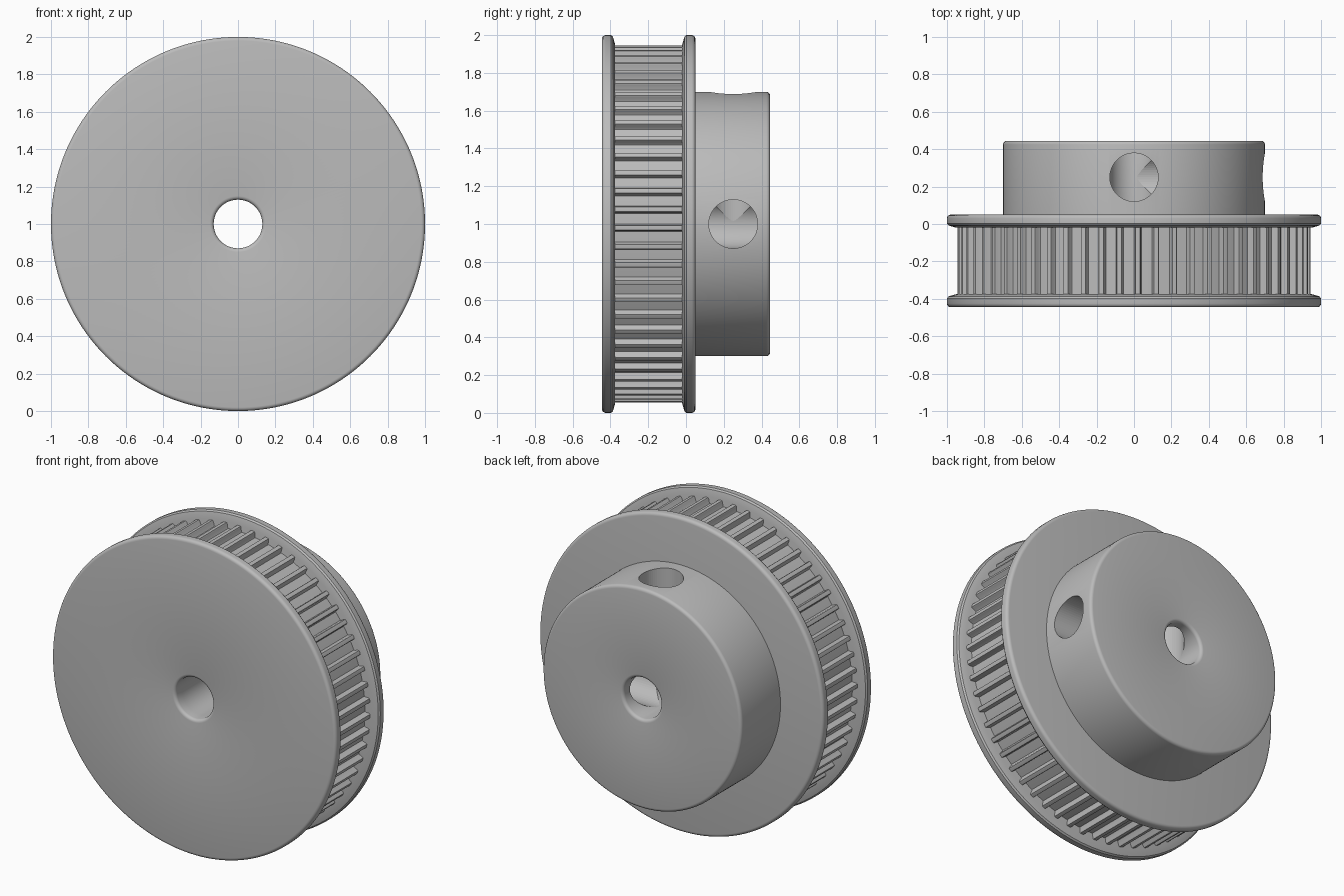
import bpy, bmesh
from math import cos, sin, pi, radians
from mathutils import Matrix, Vector

cube = bpy.data.objects.get("Cube")
if cube:
    bpy.data.objects.remove(cube)

BORE, TEETH, HUB_R = 0.13, 60, 0.7
FRONT, RIM_A, RIM_B, STEP, BACK = -0.445, -0.375, -0.02, 0.05, 0.445

metal = bpy.data.materials.new("grey_metal")
metal.use_nodes = True
metal.diffuse_color = (0.5, 0.5, 0.5, 1)
metal.node_tree.nodes["Principled BSDF"].inputs["Base Color"].default_value = (0.5, 0.5, 0.5, 1)


def finish(bm, name):
    bmesh.ops.recalc_face_normals(bm, faces=bm.faces)
    mesh = bpy.data.meshes.new(name)
    bm.to_mesh(mesh)
    bm.free()
    mesh.materials.append(metal)
    obj = bpy.data.objects.new(name, mesh)
    bpy.context.collection.objects.link(obj)
    return obj


def smooth(obj):
    bpy.ops.object.select_all(action="DESELECT")
    obj.select_set(True)
    bpy.context.view_layer.objects.active = obj
    bpy.ops.object.shade_smooth_by_angle(angle=radians(32))


def ring(name, profile, angles):
    """Closed (radius, y) profile spun round the y axis; a radius may be a list, one per angle."""
    bm = bmesh.new()
    loops = []
    for i, a in enumerate(angles):
        loop = []
        for r, y in profile:
            r = r[i] if isinstance(r, list) else r
            loop.append(bm.verts.new((r * cos(a), y, 1 + r * sin(a))))
        loops.append(loop)
    n = len(profile)
    for i in range(len(loops)):
        p, q = loops[i - 1], loops[i]
        for j in range(n):
            bm.faces.new((p[j - 1], p[j], q[j], q[j - 1]))
    return finish(bm, name)


def fillet(r, y, radius, start):
    """Quarter-round points about a centre, turning from the start angle."""
    return [(r + radius * cos(start + k * pi / 8), y + radius * sin(start + k * pi / 8)) for k in range(5)]


around = [2 * pi * i / 192 for i in range(192)]
E = 0.02

# Front flange: rounded outer rim, sloped inner lip, softened bore mouth
front = fillet(BORE + E, FRONT + E, -E, 0)
front += fillet(1 - E, FRONT + E, E, -pi / 2)
front += [(1, RIM_A - 0.022), (0.992, RIM_A - 0.012), (0.95, RIM_A), (BORE, RIM_A)]
smooth(ring("front_flange", front, around))

# Rear flange: sloped lip towards the teeth, rounded back edge
rear = [(BORE, RIM_B), (0.95, RIM_B), (0.992, RIM_B + 0.012), (1, RIM_B + 0.022)]
rear += fillet(1 - E, STEP - E, E, 0) + [(BORE, STEP)]
smooth(ring("rear_flange", rear, around))

# Toothed rim: narrow raised teeth with wider flat gaps
tooth = [(0, 0.908), (0.3, 0.908), (0.58, 0.908), (0.61, 0.912), (0.63, 0.935),
         (0.67, 0.944), (0.79, 0.945), (0.91, 0.944), (0.95, 0.935), (0.97, 0.912)]
tooth_angles = [2 * pi * (t + f) / TEETH for t in range(TEETH) for f, r in tooth]
radii = [r for t in range(TEETH) for f, r in tooth]
smooth(ring("toothed_rim", [(BORE, RIM_A), (radii, RIM_A), (radii, RIM_B), (BORE, RIM_B)], tooth_angles))

# Hub with rounded back edge and bore mouth
hub_profile = [(BORE, STEP), (HUB_R, STEP)]
hub_profile += fillet(HUB_R - E, BACK - E, E, 0)
hub_profile += fillet(BORE + E, BACK - E, E, pi / 2)
hub = ring("hub", hub_profile, around)

# Two set-screw holes at right angles, each ending at the bore axis
for label, axis in (("top", Vector((0, 0, 1))), ("left", Vector((1, 0, 0)))):
    bm = bmesh.new()
    spin = axis.to_track_quat("Z", "Y").to_matrix().to_4x4()
    place = Matrix.Translation(Vector((0, 0.25, 1)) + axis * 0.5) @ spin
    bmesh.ops.create_cone(bm, cap_ends=True, segments=64, radius1=BORE - 0.001,
                          radius2=BORE - 0.001, depth=1, matrix=place)
    cutter = finish(bm, label + "_screw_hole_cutter")
    cut = hub.modifiers.new(label + "_screw_hole", "BOOLEAN")
    cut.operation, cut.solver, cut.object = "DIFFERENCE", "EXACT", cutter
    cutter.hide_render = True
    cutter.hide_set(True)
smooth(hub)
